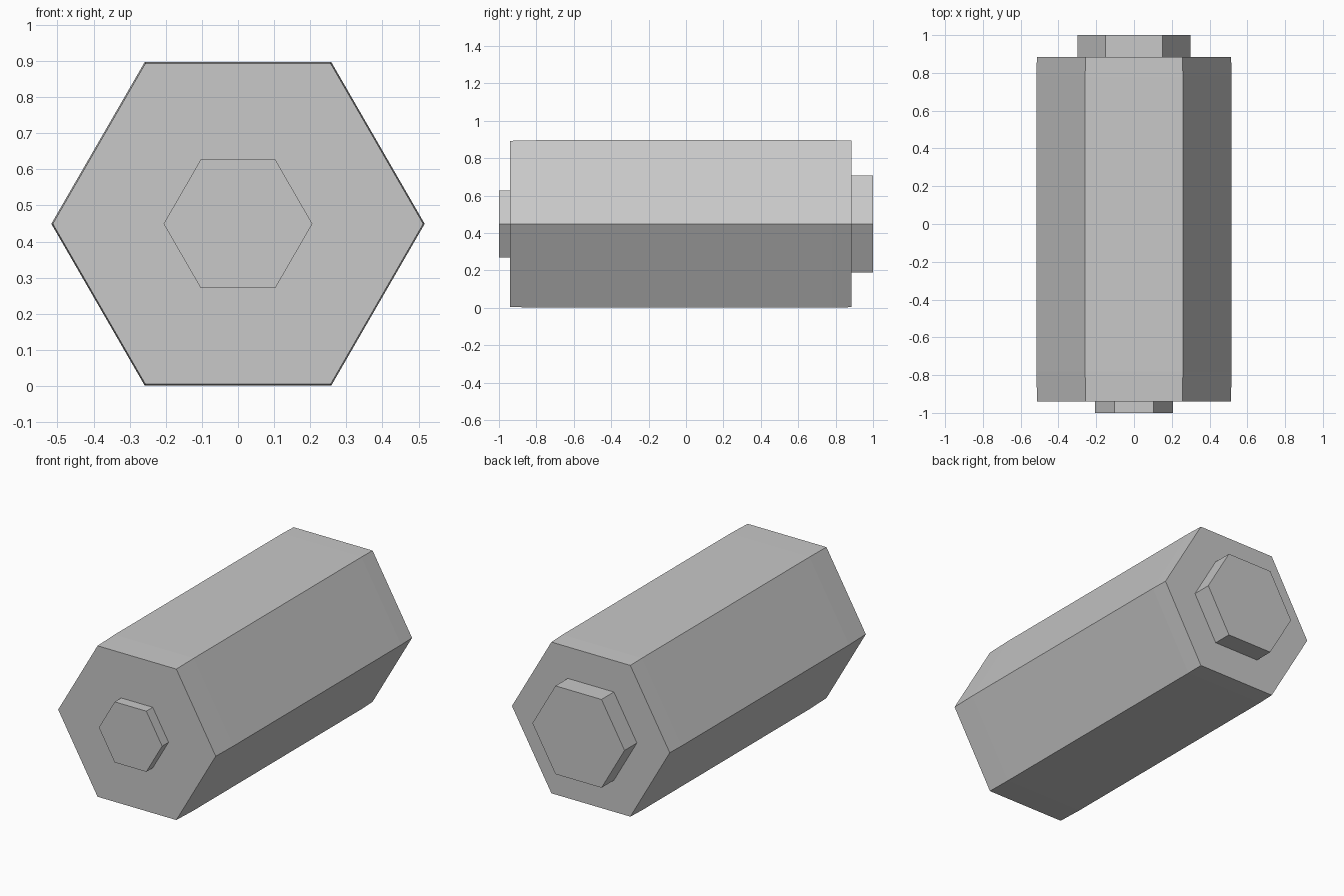
import bpy, bmesh, math

cube = bpy.data.objects.get("Cube")
if cube:
    bpy.data.objects.remove(cube, do_unlink=True)

CENTRE_Z = 0.449
SIDES = 6

grey = bpy.data.materials.new("light grey")
grey.use_nodes = True
colour = (0.58, 0.58, 0.58, 1)
grey.diffuse_color = colour
grey.node_tree.nodes["Principled BSDF"].inputs["Base Color"].default_value = colour


def hex_prism(name, profile):
    """Closed six-sided solid along y from (y, radius) stations, front to back."""
    bm = bmesh.new()
    rings = []
    for y, r in profile:
        angles = [2 * math.pi * i / SIDES for i in range(SIDES)]
        rings.append([bm.verts.new((r * math.cos(a), y, CENTRE_Z + r * math.sin(a)))
                      for a in angles])
    for a, b in zip(rings, rings[1:]):
        for i in range(SIDES):
            j = (i + 1) % SIDES
            bm.faces.new((a[i], a[j], b[j], b[i]))
    bm.faces.new(rings[0])
    bm.faces.new(rings[-1])
    bmesh.ops.recalc_face_normals(bm, faces=bm.faces)
    mesh = bpy.data.meshes.new(name)
    bm.to_mesh(mesh)
    bm.free()
    mesh.materials.append(grey)
    obj = bpy.data.objects.new(name, mesh)
    bpy.context.collection.objects.link(obj)
    return obj


# Main body, very slightly drawn in at both ends
hex_prism("body", [(-0.94, 0.513), (-0.78, 0.517), (0.78, 0.517), (0.885, 0.514)])

# Raised bosses on the end faces
hex_prism("front_boss", [(-1.0, 0.206), (-0.94, 0.206)])
hex_prism("back_boss", [(0.885, 0.30), (1.0, 0.30)])
